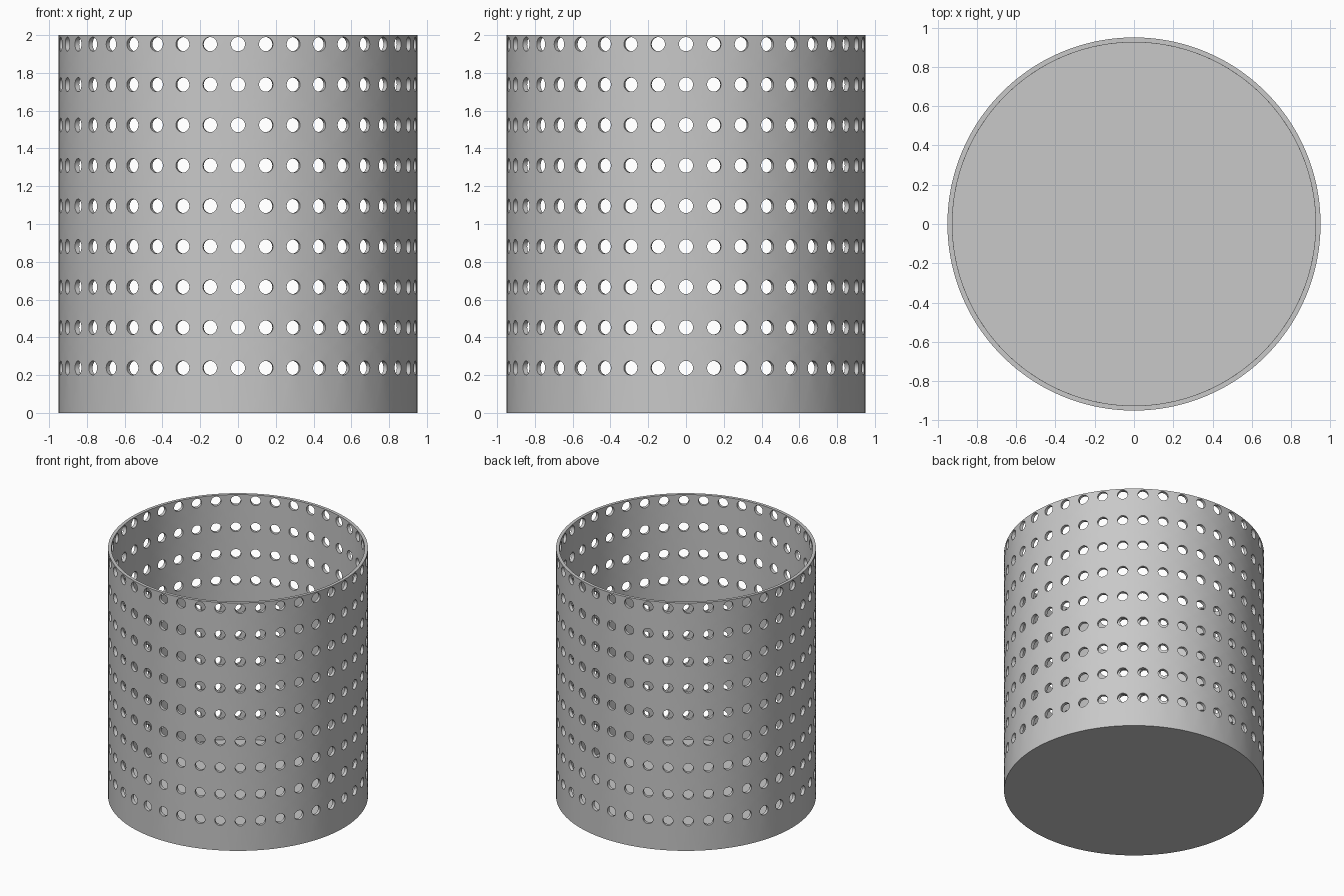
import bpy
import bmesh
from math import asin, cos, sin, pi

cube = bpy.data.objects.get("Cube")
if cube:
    bpy.data.objects.remove(cube, do_unlink=True)

OUTER, INNER = 0.95, 0.925
HEIGHT, FLOOR = 2.0, 0.025
COLUMNS, ROWS = 40, 9
FIRST_ROW, LAST_ROW = 0.238, 1.952
HOLE, SIDE = 0.0375, 8          # hole radius, points along each cell side
STEP = (LAST_ROW - FIRST_ROW) / (ROWS - 1)
HALF = pi / COLUMNS


def square_loop():
    """Points around a square from -1 to 1, counter-clockwise."""
    ramp = [-1 + 2 * i / SIDE for i in range(SIDE)]
    return ([(t, -1) for t in ramp] + [(1, t) for t in ramp]
            + [(-t, 1) for t in ramp] + [(-1, -t) for t in ramp])


def on_wall(bm, radius, angle, z):
    return bm.verts.new((radius * sin(angle), -radius * cos(angle), z))


def join(bm, a, b):
    """Quads between two matching rows of points."""
    for i in range(len(a) - 1):
        bm.faces.new((a[i], a[i + 1], b[i + 1], b[i]))


def drilled_cell(bm, radius, base, angle, row):
    """One wall cell with a round hole; returns the cell edge and hole rim."""
    centre = FIRST_ROW + row * STEP
    low = base if row == 0 else centre - STEP / 2
    high = HEIGHT if row == ROWS - 1 else centre + STEP / 2
    edge, rim = [], []
    for i, (u, v) in enumerate(square_loop()):
        edge.append(on_wall(bm, radius, angle + u * HALF,
                            low + (high - low) * (v + 1) / 2))
        turn = 2 * pi * i / (4 * SIDE) - 3 * pi / 4
        rim.append(on_wall(bm, radius, angle + asin(HOLE * cos(turn) / radius),
                           centre + HOLE * sin(turn)))
    join(bm, edge + edge[:1], rim + rim[:1])
    return edge, rim


# Perforated double wall: hole sides and the top rim join both skins
bm = bmesh.new()
top_side = slice(2 * SIDE, 3 * SIDE + 1)
for column in range(COLUMNS):
    for row in range(ROWS):
        angle = 2 * HALF * column
        edge_out, rim_out = drilled_cell(bm, OUTER, 0, angle, row)
        edge_in, rim_in = drilled_cell(bm, INNER, FLOOR, angle, row)
        join(bm, rim_out + rim_out[:1], rim_in + rim_in[:1])
        if row == ROWS - 1:
            join(bm, edge_out[top_side], edge_in[top_side])
bmesh.ops.remove_doubles(bm, verts=bm.verts, dist=0.0001)

# Underside and inside floor, each a single disc
for radius, level in ((OUTER, 0), (INNER, FLOOR)):
    count = COLUMNS * SIDE
    bm.faces.new([on_wall(bm, radius, (2 * i / SIDE - 1) * HALF, level)
                  for i in range(count)])
bmesh.ops.remove_doubles(bm, verts=bm.verts, dist=0.0001)
bmesh.ops.recalc_face_normals(bm, faces=bm.faces)

mesh = bpy.data.meshes.new("perforated_basket")
bm.to_mesh(mesh)
bm.free()
basket = bpy.data.objects.new("perforated_basket", mesh)
bpy.context.collection.objects.link(basket)

grey = bpy.data.materials.new("plain grey")
grey.use_nodes = True
colour = (0.58, 0.58, 0.58, 1)
grey.diffuse_color = colour
grey.node_tree.nodes["Principled BSDF"].inputs["Base Color"].default_value = colour
mesh.materials.append(grey)

# Smooth wall with crisp hole and rim edges
bpy.ops.object.select_all(action="DESELECT")
basket.select_set(True)
bpy.context.view_layer.objects.active = basket
bpy.ops.object.shade_smooth_by_angle(angle=pi / 6)
